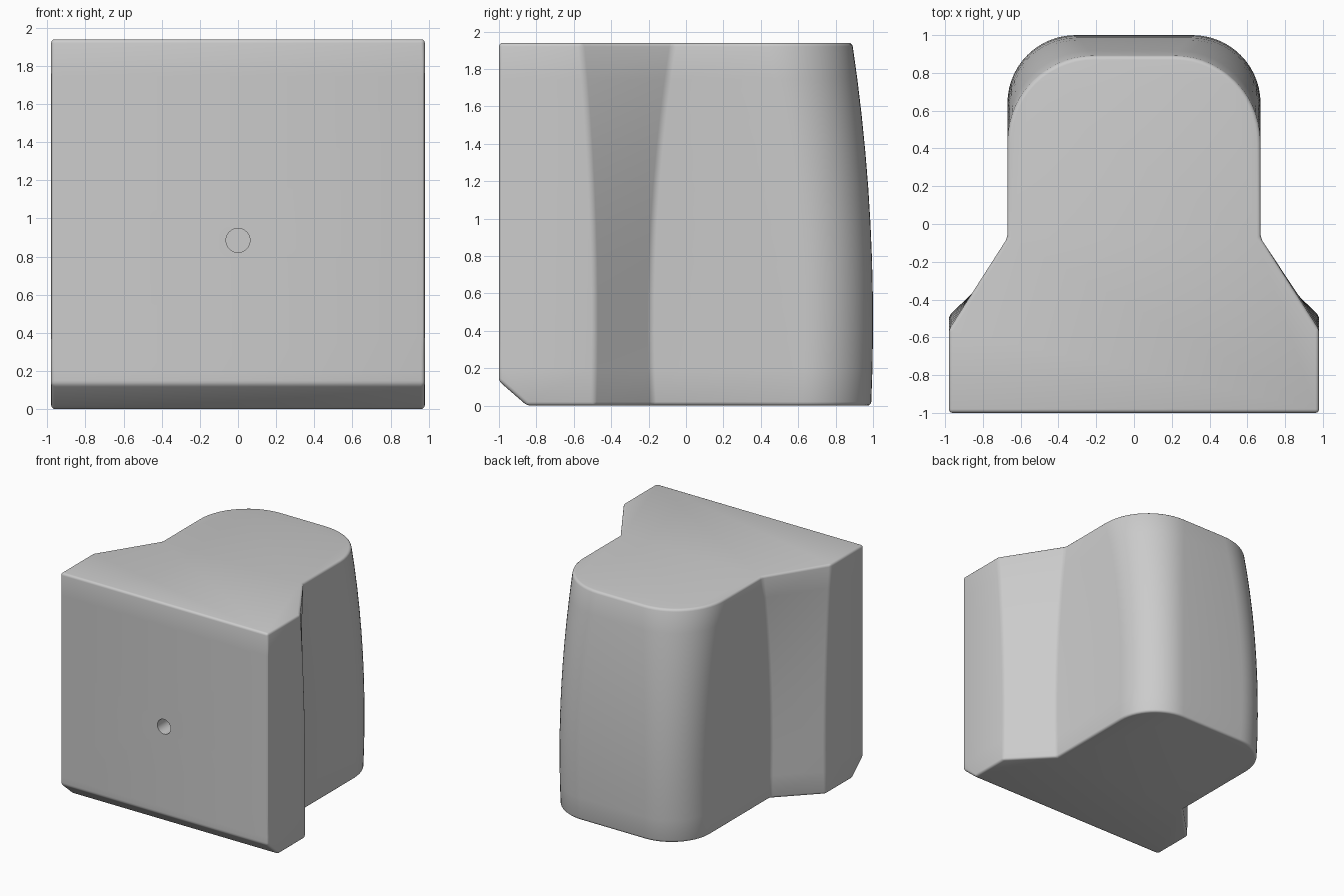
import bpy
import bmesh
from math import pi, sin, cos, radians

old = bpy.data.objects.get("Cube")
if old:
    bpy.data.objects.remove(old, do_unlink=True)

GREY = (0.6, 0.6, 0.6, 1)
mat = bpy.data.materials.new("plain grey")
mat.use_nodes = True
mat.diffuse_color = GREY
mat.node_tree.nodes["Principled BSDF"].inputs["Base Color"].default_value = GREY

HEIGHT, LEVELS, ARC = 1.94, 10, 14
WIDE, NARROW = 0.98, 0.67


def outline(z):
    """Cross-section at height z; the rear bows with the square of the height."""
    bow = (z - 0.45) ** 2
    wing, neck = -0.485 - 0.034 * bow, -0.19 + 0.054 * bow
    back, radius = 1 - 0.05 * bow, 0.36 + 0.045 * bow
    half = [(WIDE, -1), (WIDE, wing), (NARROW, neck)]
    for i in range(ARC + 1):
        a = pi / 2 * i / ARC
        half.append((NARROW - radius + radius * cos(a),
                     back - radius + radius * sin(a)))
    return half + [(-x, y) for x, y in reversed(half)]


# Body: stacked outlines joined by side walls, with flat caps
bm = bmesh.new()
rings = []
for k in range(LEVELS + 1):
    z = HEIGHT * k / LEVELS
    rings.append([bm.verts.new((x, y, z)) for x, y in outline(z)])
for low, high in zip(rings, rings[1:]):
    for i in range(len(low)):
        j = (i + 1) % len(low)
        bm.faces.new((low[i], low[j], high[j], high[i]))
bm.faces.new(rings[-1])
bm.faces.new(reversed(rings[0]))

# Sloped cut along the lower front edge
cut = bmesh.ops.bisect_plane(
    bm, geom=bm.verts[:] + bm.edges[:] + bm.faces[:],
    plane_co=(0, -1, 0.13), plane_no=(0, -0.13, -0.15), clear_outer=True)
bmesh.ops.holes_fill(bm, edges=[e for e in bm.edges if e.is_boundary])
bmesh.ops.dissolve_limit(bm, angle_limit=radians(0.1),
                         verts=[v for v in bm.verts if v.co.y < -0.9],
                         edges=[e for e in bm.edges
                                if all(v.co.y < -0.9 for v in e.verts)])
bmesh.ops.recalc_face_normals(bm, faces=bm.faces)

mesh = bpy.data.meshes.new("body")
bm.to_mesh(mesh)
bm.free()
mesh.materials.append(mat)
body = bpy.data.objects.new("body", mesh)
bpy.context.collection.objects.link(body)

# Softened edges
bevel = body.modifiers.new("soft edges", "BEVEL")
bevel.width = 0.02
bevel.segments = 3
bevel.limit_method = "ANGLE"
bevel.angle_limit = radians(25)

# Round hole in the front face
bpy.ops.mesh.primitive_cylinder_add(vertices=40, radius=0.063, depth=0.6,
                                    location=(0, -1, 0.885),
                                    rotation=(pi / 2, 0, 0))
cutter = bpy.context.object
cutter.name = "hole_cutter"
cutter.data.materials.append(mat)
hole = body.modifiers.new("front hole", "BOOLEAN")
hole.operation = "DIFFERENCE"
hole.solver = "EXACT"
hole.object = cutter

# Bake the modifiers and drop the cutter
bpy.ops.object.select_all(action="DESELECT")
body.select_set(True)
bpy.context.view_layer.objects.active = body
bpy.ops.object.modifier_apply(modifier=bevel.name)
bpy.ops.object.modifier_apply(modifier=hole.name)
bpy.data.objects.remove(cutter, do_unlink=True)
bpy.ops.object.shade_smooth_by_angle(angle=radians(30))
